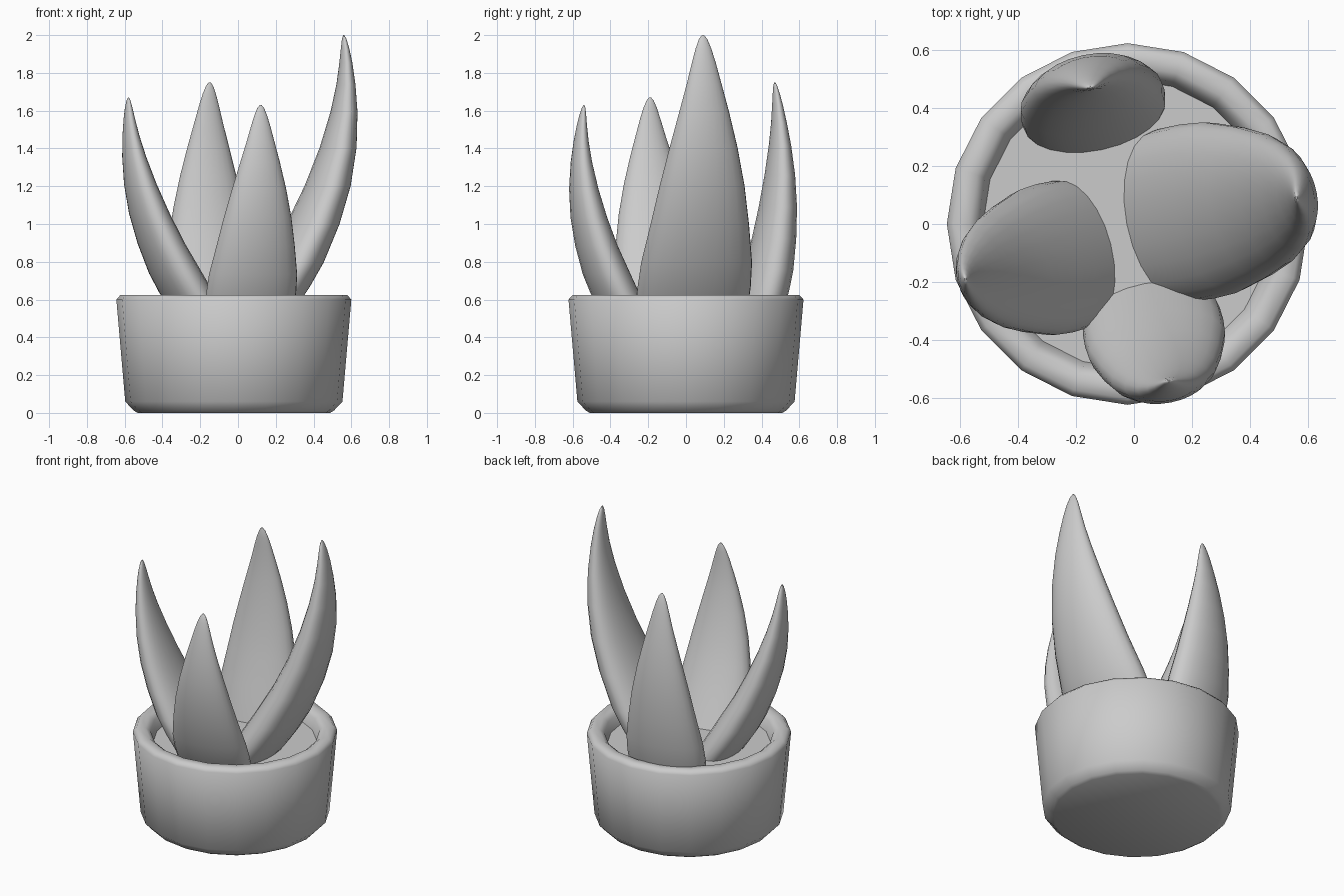
import bpy, bmesh, math
from mathutils import Vector

if "Cube" in bpy.data.objects:
    bpy.data.objects.remove(bpy.data.objects["Cube"], do_unlink=True)

grey = bpy.data.materials.new("plain_grey")
grey.use_nodes = True
colour = (0.6, 0.6, 0.6, 1)
grey.diffuse_color = colour
grey.node_tree.nodes["Principled BSDF"].inputs["Base Color"].default_value = colour


def ellipse(centre, out_radius, side_radius, azimuth, sides):
    """Horizontal ring whose first axis points along the azimuth."""
    out = Vector((math.cos(azimuth), math.sin(azimuth), 0))
    side = Vector((-out.y, out.x, 0))
    angles = [math.tau * i / sides for i in range(sides)]
    return [centre + out * out_radius * math.cos(a) + side * side_radius * math.sin(a)
            for a in angles]


def loft(name, rings):
    """Skin a stack of rings, cap both ends and shade it smooth."""
    bm = bmesh.new()
    loops = [[bm.verts.new(p) for p in ring] for ring in rings]
    count = len(loops[0])
    for low, high in zip(loops, loops[1:]):
        for i in range(count):
            j = (i + 1) % count
            bm.faces.new((low[i], low[j], high[j], high[i]))
    bm.faces.new(loops[0][::-1])
    bm.faces.new(loops[-1])
    bmesh.ops.recalc_face_normals(bm, faces=bm.faces)
    mesh = bpy.data.meshes.new(name)
    bm.to_mesh(mesh)
    bm.free()
    mesh.materials.append(grey)
    obj = bpy.data.objects.new(name, mesh)
    bpy.context.collection.objects.link(obj)
    bpy.ops.object.select_all(action="DESELECT")
    obj.select_set(True)
    bpy.context.view_layer.objects.active = obj
    bpy.ops.object.shade_smooth_by_angle(angle=math.radians(60))
    return obj


# Round pot with a bevelled foot and a rolled rim: (radius, height) profile
POT_X = -0.022
POT_SIDES = 20
pot_profile = [(0.51, 0), (0.53, 0.012), (0.575, 0.06), (0.622, 0.6), (0.6, 0.625),
               (0.545, 0.625), (0.515, 0.6), (0.49, 0.5), (0.48, 0.4)]
loft("pot", [ellipse(Vector((POT_X, 0, z)), r, r, 0, POT_SIDES) for r, z in pot_profile])

# Soil surface inside the rim
loft("soil", [ellipse(Vector((POT_X, 0, z)), 0.5, 0.5, 0, POT_SIDES) for z in (0.45, 0.53)])

# Leaf taper: (fraction of height, fraction of full width)
taper = [(-0.1, 0.92), (0, 0.99), (0.08, 1), (0.17, 0.98), (0.31, 0.87), (0.45, 0.75),
         (0.59, 0.6), (0.72, 0.44), (0.82, 0.31), (0.9, 0.21), (0.95, 0.14),
         (0.985, 0.075), (1, 0.02)]
BASE_Z = 0.55


def leaf(name, base, tip, azimuth, width, bow):
    """Fleshy leaf that leans out from its base and curls back up to its tip."""
    azimuth = math.radians(azimuth)
    out = Vector((math.cos(azimuth), math.sin(azimuth), 0))
    start = Vector((*base, BASE_Z))
    end = Vector(tip)
    rings = []
    for h, scale in taper:
        centre = start.lerp(end, h) if h >= 0 else start + (end - start) * h
        centre = centre + out * bow * 4 * h * (1 - h)
        half = width * scale / 2
        rings.append(ellipse(centre, half * 0.51, half, azimuth, 24))
    loft(name, rings)


leaf("left_leaf", (0.14, 0.03), (0.56, 0.09, 2), 11, 0.61, 0.15)
leaf("right_leaf", (-0.22, -0.105), (-0.58, -0.19, 1.67), 194, 0.525, 0.09)
leaf("front_leaf", (0.06, -0.335), (0.12, -0.54, 1.63), -79, 0.485, 0.09)
leaf("back_leaf", (-0.137, 0.385), (-0.15, 0.47, 1.75), 102, 0.505, 0.065)
